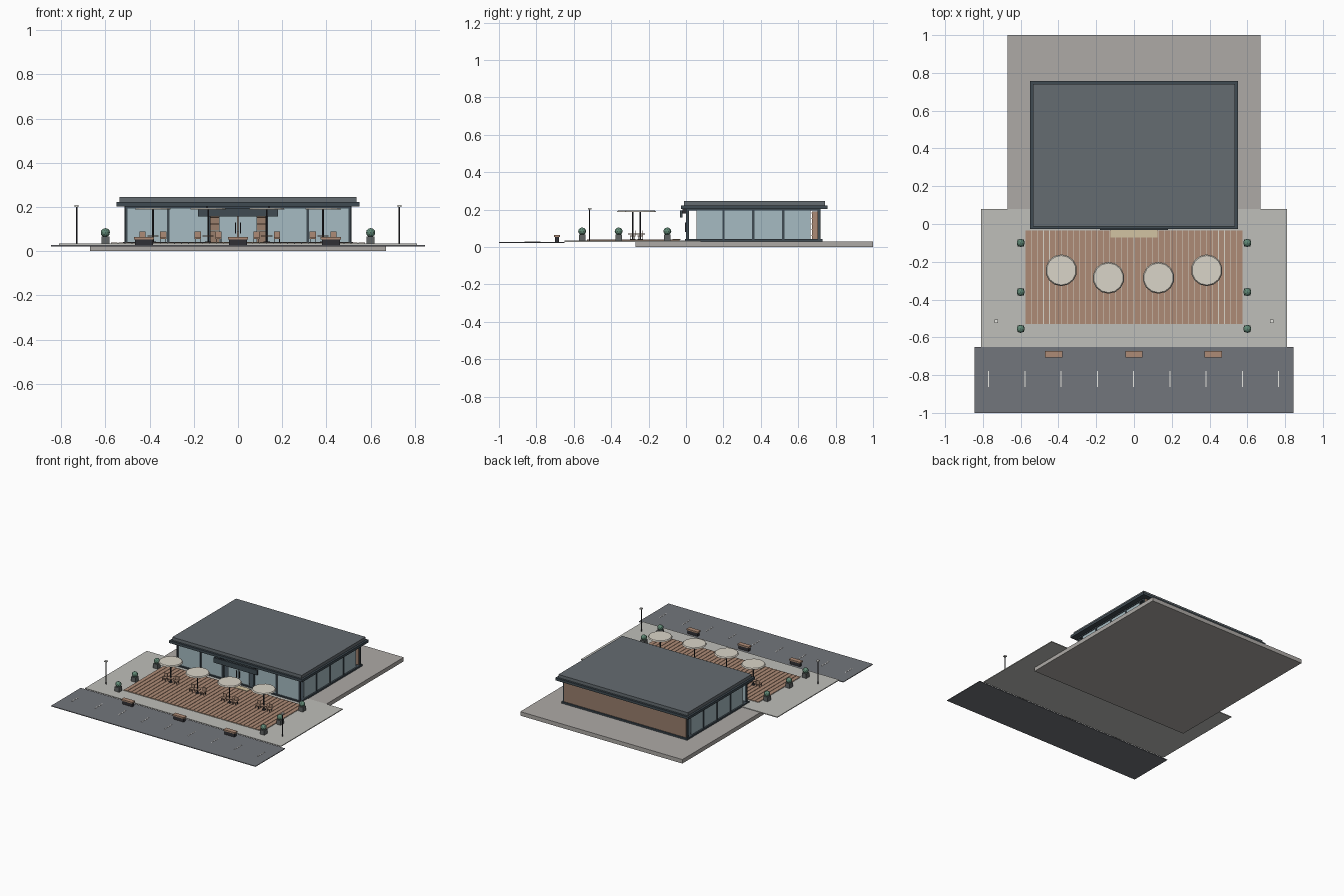
import bpy, math

mats = {}
COL = dict(concrete=(.42, .40, .38), paving=(.52, .52, .49), asphalt=(.17, .18, .20), wood=(.42, .26, .18),
           roof=(.13, .15, .165), frame=(.05, .07, .085), glass=(.38, .50, .54), dark=(.03, .03, .035),
           cream=(.70, .66, .58), mat=(.65, .55, .36), green=(.12, .25, .18), pot=(.12, .13, .13),
           white=(.8, .8, .76), brick=(.32, .21, .15))


def paint(o, c):
    if c not in mats:
        mats[c] = bpy.data.materials.new(c)
        mats[c].diffuse_color = (*COL[c], 1)
    o.data.materials.append(mats[c])
    return o


def box(name, x0, x1, y0, y1, z0, z1, c):
    bpy.ops.mesh.primitive_cube_add(size=1, location=((x0 + x1) / 2, (y0 + y1) / 2, (z0 + z1) / 2))
    o = bpy.context.object
    o.name = name
    o.scale = (x1 - x0, y1 - y0, z1 - z0)
    return paint(o, c)


def cbox(name, x, y, w, d, z0, z1, c):
    return box(name, x - w / 2, x + w / 2, y - d / 2, y + d / 2, z0, z1, c)


def cone(name, x, y, r0, r1, z0, z1, c, n=12):
    bpy.ops.mesh.primitive_cone_add(vertices=n, radius1=r0, radius2=r1, depth=z1 - z0,
                                    location=(x, y, (z0 + z1) / 2))
    o = bpy.context.object
    o.name = name
    return paint(o, c)


# Ground slabs
box("foundation_slab", -.67, .67, -.27, 1, 0, .03, "concrete")
box("terrace", -.81, .81, -.65, .08, .028, .034, "paving")
box("parking_strip", -.845, .845, -1, -.65, .022, .027, "asphalt")
for i in range(9):
    cbox("parking_line", -.77 + i * .192, -.82, .005, .085, .026, .0285, "white")

# Plank deck
N, W = 36, 1.15 / 36
box("deck_base", -.575, .575, -.53, -.035, .033, .036, "cream")
for i in range(N):
    cbox("deck_plank", -.575 + (i + .5) * W, -.2825, W - .003, .495, .035, .039, "wood")
box("door_mat", -.125, .125, -.072, -.03, .037, .042, "mat")

# Building floor, rear wall and roof
box("floor_plinth", -.52, .52, -.005, .73, .03, .042, "frame")
box("back_wall", -.505, .505, .703, .72, .042, .205, "brick")
box("roof_fascia", -.55, .55, -.027, .757, .203, .222, "frame")
box("roof_top", -.535, .535, -.012, .742, .222, .245, "roof")

# Glazing and mullions
for s in (-1, 1):
    cbox("front_glass", s * .317, .01, .37, .005, .042, .203, "glass")
    cbox("door_glass", s * .044, .01, .085, .005, .042, .203, "glass")
    box("side_glass", s * .505 - .003, s * .505 + .003, .055, .665, .042, .203, "glass")
    for x in (.13, .315, .505):
        cbox("front_mullion", s * x, .008, .012, .014, .042, .203, "frame")
    for y in (.2, .36, .52, .712):
        cbox("side_mullion", s * .506, y, .014, .012, .042, .203, "frame")
    cbox("door_handle", s * .012, -.001, .004, .008, .08, .13, "dark")
    cbox("side_rail", s * .506, .36, .014, .70, .194, .204, "frame")
box("front_rail", -.51, .51, .002, .016, .194, .204, "frame")

# Blank sign board over the entrance
box("sign_board", -.18, .18, -.032, -.018, .158, .195, "frame")
for s in (-1, 1):
    cbox("sign_bracket", s * .14, -.005, .008, .03, .18, .205, "dark")

# Interior shelves and counter
for s in (-1, 1):
    for i in range(5):
        cbox("wall_shelf", s * .26, .685, .38, .03, .06 + i * .03, .065 + i * .03, "wood")
    for x in (.07, .26, .45):
        cbox("shelf_upright", s * x, .688, .008, .028, .042, .19, "wood")
box("counter", -.2, .2, .46, .52, .042, .09, "brick")
box("counter_top", -.21, .21, .45, .53, .09, .096, "cream")

# Umbrella seating groups
for x, y in ((-.385, -.245), (-.135, -.285), (.13, -.285), (.385, -.245)):
    cone("umbrella_canopy", x, y, .084, .078, .188, .196, "cream", 14)
    cone("umbrella_pole", x, y, .004, .004, .036, .192, "dark", 8)
    cone("table_top", x, y, .025, .025, .067, .072, "wood", 12)
    cone("table_foot", x, y, .014, .014, .038, .043, "dark", 12)
    for s in (-1, 1):
        cx = x + s * .047
        cbox("chair_seat", cx, y, .028, .028, .056, .061, "wood")
        cbox("chair_back", cx, y + .014, .028, .004, .061, .088, "wood")
        for a in (-1, 1):
            for b in (-1, 1):
                cbox("chair_leg", cx + a * .011, y + b * .011, .003, .003, .038, .057, "dark")

# Benches along the kerb
for x in (-.425, 0, .42):
    cbox("bench_body", x, -.69, .082, .022, .026, .056, "dark")
    cbox("bench_top", x, -.69, .092, .034, .054, .064, "wood")

# Planters and lamp posts on both sides
for s in (-1, 1):
    for y in (-.1, -.36, -.555):
        cbox("planter_pot", s * .6, y, .036, .036, .033, .067, "pot")
        bpy.ops.mesh.primitive_ico_sphere_add(subdivisions=2, radius=.0215, location=(s * .6, y, .084))
        o = bpy.context.object
        o.name = "planter_shrub"
        o.scale = (1, 1, .95)
        paint(o, "green")
    cone("lamp_post", s * .73, -.515, .003, .003, .033, .203, "dark", 8)
    cbox("lamp_head", s * .73, -.515, .018, .018, .201, .209, "white")
